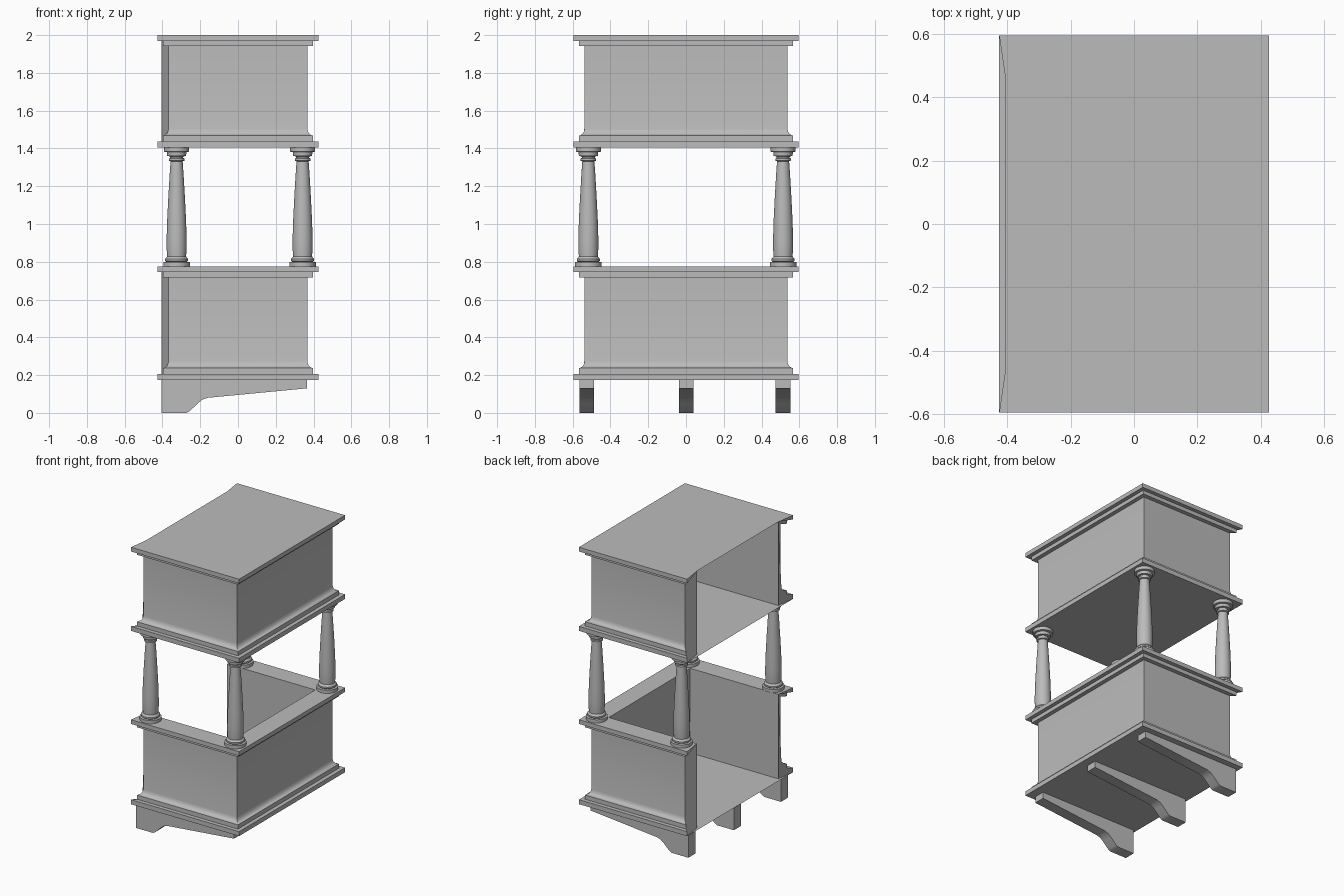
import bpy, bmesh, math

cube = bpy.data.objects.get("Cube")
if cube:
    bpy.data.objects.remove(cube, do_unlink=True)

HX, HY = 0.425, 0.595      # half size of the mouldings
WALL = 0.138               # wall thickness from the moulding edge
BACK = -0.405              # inner end of the side walls

grey = bpy.data.materials.new("plain_grey")
grey.use_nodes = True
colour = (0.5, 0.5, 0.5, 1)
grey.diffuse_color = colour
grey.node_tree.nodes["Principled BSDF"].inputs["Base Color"].default_value = colour


def finish(bm, name, smooth=True):
    bmesh.ops.remove_doubles(bm, verts=bm.verts, dist=1e-5)
    bmesh.ops.recalc_face_normals(bm, faces=bm.faces)
    mesh = bpy.data.meshes.new(name)
    bm.to_mesh(mesh)
    bm.free()
    obj = bpy.data.objects.new(name, mesh)
    bpy.context.collection.objects.link(obj)
    mesh.materials.append(grey)
    if smooth:
        bpy.ops.object.select_all(action="DESELECT")
        obj.select_set(True)
        bpy.context.view_layer.objects.active = obj
        bpy.ops.object.shade_smooth_by_angle(angle=math.radians(35))
    return obj


def case_walls(name, low, high):
    """Three-sided moulded wall, open at -x."""
    profile = [(WALL, low), (0, low), (0, low + .032), (.028, low + .032),
               (.028, low + .062), (.036, low + .064), (.046, low + .07),
               (.054, low + .082), (.058, low + .1), (.058, high - .057),
               (.028, high - .057), (.028, high - .03), (0, high - .03),
               (0, high), (WALL, high)]
    bm = bmesh.new()
    rings = []
    for at_corner, side in ((False, -1), (True, -1), (True, 1), (False, 1)):
        ring = []
        for d, z in profile:
            x = HX - d if at_corner else (BACK if d == WALL else d - HX)
            ring.append(bm.verts.new((x, side * (HY - d), z)))
        rings.append(ring)
    n = len(profile)
    for a, b in zip(rings, rings[1:]):
        for i in range(n):
            j = (i + 1) % n
            bm.faces.new((a[i], a[j], b[j], b[i]))
    bm.faces.new(rings[0])
    bm.faces.new(rings[-1])
    return finish(bm, name)


def panel(name, z, full):
    """Thin sheet filling the middle of the case."""
    half = [(HX - WALL, HY - WALL), (BACK, HY - WALL)]
    if full:
        half.append((-HX, HY))
    outline = half + [(x, -y) for x, y in reversed(half)]
    bm = bmesh.new()
    bm.faces.new([bm.verts.new((x, y, z)) for x, y in outline])
    obj = finish(bm, name, False)
    if obj.data.polygons[0].normal.z < 0:
        obj.data.flip_normals()


def column(name, x, y):
    profile = [(0, .775), (.07, .775), (.07, .798), (.056, .8), (.061, .805),
               (.061, .815), (.055, .822), (.05, .828), (.053, .87),
               (.053, .92), (.05, 1.02), (.044, 1.14), (.037, 1.26),
               (.032, 1.332), (.041, 1.335), (.041, 1.347), (.034, 1.35),
               (.036, 1.358), (.05, 1.36), (.052, 1.38), (.066, 1.383),
               (.066, 1.406), (0, 1.406)]
    bm = bmesh.new()
    verts = [bm.verts.new((x + r, y, z)) for r, z in profile]
    edges = [bm.edges.new(pair) for pair in zip(verts, verts[1:])]
    bmesh.ops.spin(bm, geom=verts + edges, cent=(x, y, 0), axis=(0, 0, 1),
                   angle=math.tau, steps=32)
    finish(bm, name)


def foot(name, y):
    outline = [(-.405, .175), (-.405, 0), (-.272, 0), (-.255, .01),
               (-.21, .053), (-.188, .07), (-.16, .08), (.365, .13), (.365, .175)]
    bm = bmesh.new()
    face = bm.faces.new([bm.verts.new((x, y - .039, z)) for x, z in outline])
    out = bmesh.ops.extrude_face_region(bm, geom=[face])
    moved = [v for v in out["geom"] if isinstance(v, bmesh.types.BMVert)]
    bmesh.ops.translate(bm, verts=moved, vec=(0, .078, 0))
    # extrusion can keep the starting face, so make sure both ends are closed
    bmesh.ops.holes_fill(bm, edges=[e for e in bm.edges if e.is_boundary])
    finish(bm, name)


# Lower case, open on top, and upper case with a lid
case_walls("lower_case", .175, .775)
panel("lower_floor", .175, True)
case_walls("upper_case", 1.406, 2)
panel("upper_floor", 1.406, True)
panel("upper_lid", 2, False)

# Four columns between the cases
for x, x_name in ((-.325, "back"), (.342, "front")):
    for y, y_name in ((-.517, "right"), (.514, "left")):
        column(f"column_{x_name}_{y_name}", x, y)

# Bracket feet
for y, name in ((-.526, "right"), (.002, "middle"), (.513, "left")):
    foot(f"foot_{name}", y)
